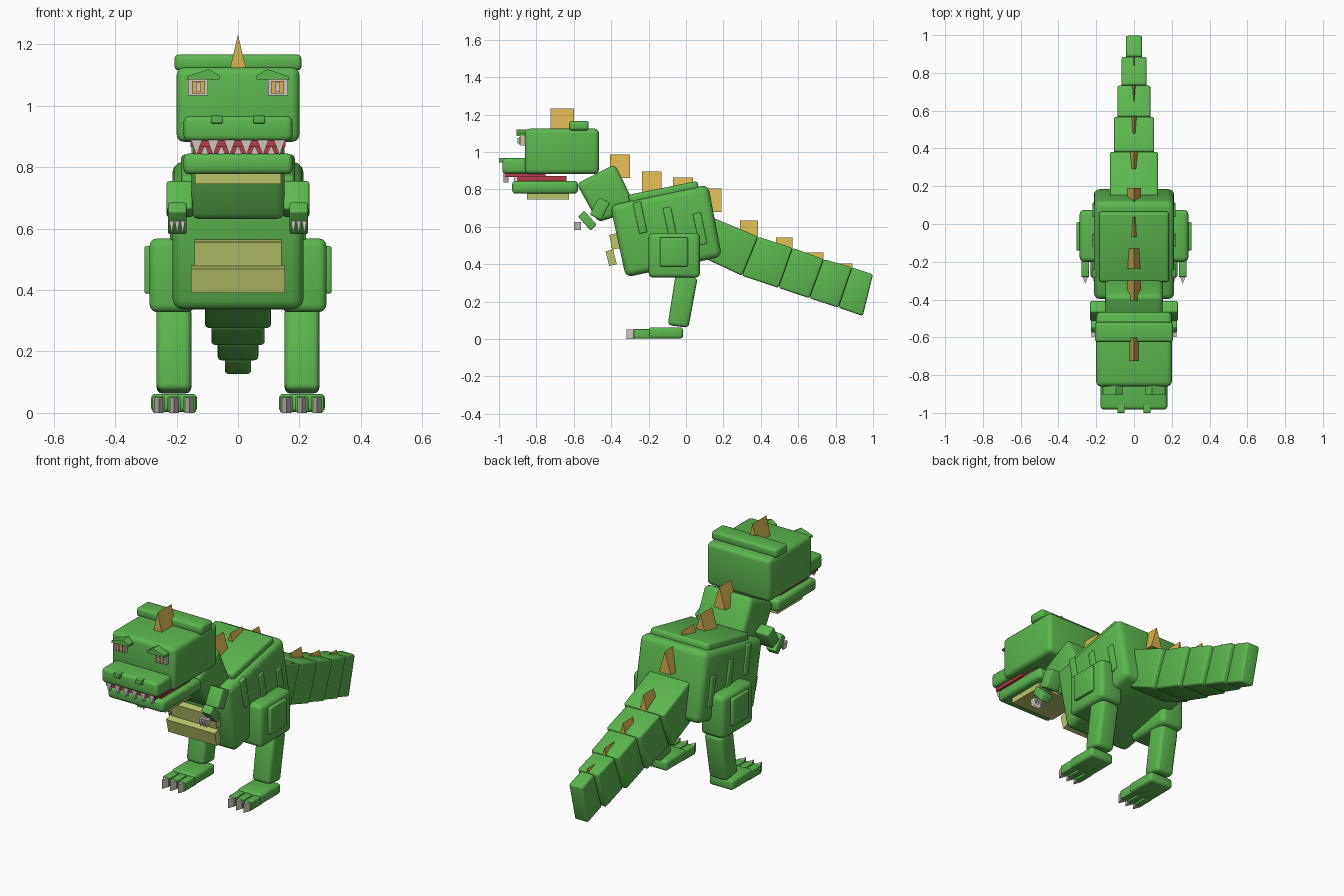
import bpy, bmesh, math


def material(name, rgb):
    m = bpy.data.materials.new(name)
    m.diffuse_color = (*rgb, 1.0)
    return m


GREEN = material("skin_green", (0.107, 0.470, 0.078))
GOLD = material("spike_gold", (0.68, 0.45, 0.08))
BELLY = material("belly_olive", (0.50, 0.56, 0.15))
RED = material("mouth_red", (0.47, 0.045, 0.06))
BONE = material("bone_white", (0.62, 0.56, 0.52))


def prism(name, axis, pts, a, b, mat=GREEN, bevel=0.0, mirror=False):
    """Extrude a 2D outline along an axis from a to b, round its edges, optionally mirror in x."""
    def place(p, d):
        return {'x': (d, p[0], p[1]), 'y': (p[0], d, p[1]), 'z': (p[0], p[1], d)}[axis]
    for side in ((1, -1) if mirror else (1,)):
        bm = bmesh.new()
        rings = []
        for d in (a, b):
            rings.append([bm.verts.new(place(p, d)) for p in pts])
        for v in bm.verts:
            v.co.x *= side
        n = len(pts)
        bm.faces.new(rings[0])
        bm.faces.new(rings[1][::-1])
        for i in range(n):
            j = (i + 1) % n
            bm.faces.new((rings[0][i], rings[0][j], rings[1][j], rings[1][i]))
        bmesh.ops.recalc_face_normals(bm, faces=bm.faces[:])
        if bevel:
            bmesh.ops.bevel(bm, geom=bm.edges[:], offset=bevel, segments=3,
                            profile=0.5, affect='EDGES', clamp_overlap=True)
        for f in bm.faces:
            f.smooth = bevel > 0
        full = name + (("_right" if side > 0 else "_left") if mirror else "")
        me = bpy.data.meshes.new(full)
        bm.to_mesh(me)
        bm.free()
        me.set_sharp_from_angle(angle=math.radians(35))
        me.materials.append(mat)
        bpy.context.collection.objects.link(bpy.data.objects.new(full, me))


def box(name, x0, x1, y0, y1, z0, z1, mat=GREEN, bevel=0.0, mirror=False):
    prism(name, 'x', [(y0, z0), (y1, z0), (y1, z1), (y0, z1)], x0, x1, mat, bevel, mirror)


def tilted(cy, cz, ly, lz, deg):
    """Corners of a rectangle in the y-z plane turned by deg."""
    c, s = math.cos(math.radians(deg)), math.sin(math.radians(deg))
    return [(cy + u * ly / 2 * c - v * lz / 2 * s, cz + u * ly / 2 * s + v * lz / 2 * c)
            for u, v in ((-1, -1), (1, -1), (1, 1), (-1, 1))]


# Torso with back plate and side ribs
prism("torso", 'x', [(-0.322, 0.33), (0.192, 0.44), (0.118, 0.825), (-0.405, 0.715)],
      -0.213, 0.213, bevel=0.035)
prism("back_plate", 'x', [(-0.30, 0.72), (0.07, 0.795), (0.06, 0.845), (-0.31, 0.77)],
      -0.185, 0.185, bevel=0.015)
for i, (y, z) in enumerate([(-0.246, 0.65), (-0.085, 0.62), (0.075, 0.59)]):
    prism(f"rib_{i+1}", 'x', tilted(y, z, 0.043, 0.17, 12), 0.19, 0.221, bevel=0.005, mirror=True)

# Belly plates
prism("belly_plate_upper", 'x', [(-0.395, 0.477), (-0.34, 0.489), (-0.36, 0.568), (-0.41, 0.556)],
      -0.142, 0.142, BELLY)
prism("belly_plate_lower", 'x', [(-0.41, 0.39), (-0.37, 0.40), (-0.39, 0.48), (-0.43, 0.468)],
      -0.153, 0.153, BELLY)

# Neck
prism("neck", 'x', [(-0.47, 0.625), (-0.26, 0.69), (-0.38, 0.935), (-0.585, 0.83)],
      -0.152, 0.152, bevel=0.025)

# Head, crest, snout and jaw
box("head", -0.2, 0.2, -0.86, -0.465, 0.882, 1.125, bevel=0.025)
box("head_ridge", -0.207, 0.207, -0.625, -0.52, 1.115, 1.167, bevel=0.015)
box("snout", -0.177, 0.177, -0.982, -0.70, 0.885, 0.967, bevel=0.018)
box("nostril", 0.05, 0.088, -1.0, -0.96, 0.943, 0.968, bevel=0.003, mirror=True)
box("jaw", -0.178, 0.178, -0.93, -0.577, 0.777, 0.845, bevel=0.02)
box("chin_plate", -0.14, 0.14, -0.85, -0.625, 0.745, 0.785, BELLY)
box("upper_gum", -0.155, 0.155, -0.968, -0.75, 0.866, 0.89, RED)
box("tongue", -0.145, 0.145, -0.90, -0.64, 0.838, 0.872, RED)

# Teeth
for i in range(6):
    x = -0.135 + i * 0.054
    prism(f"upper_tooth_{i+1}", 'y', [(x - 0.018, 0.888), (x + 0.018, 0.888), (x, 0.838)],
          -0.975, -0.95, BONE)
for i in range(5):
    x = -0.108 + i * 0.054
    prism(f"lower_tooth_{i+1}", 'y', [(x - 0.014, 0.84), (x + 0.014, 0.84), (x, 0.874)],
          -0.92, -0.90, BONE)

# Eyes in layers, with brows
box("eye_white", 0.097, 0.163, -0.884, -0.85, 1.034, 1.086, BONE, mirror=True)
box("eye_iris", 0.108, 0.15, -0.893, -0.88, 1.04, 1.081, GOLD, mirror=True)
box("eye_pupil", 0.122, 0.136, -0.902, -0.89, 1.045, 1.076, BONE, mirror=True)
prism("brow", 'y', [(0.168, 1.085), (0.165, 1.096), (0.095, 1.119), (0.06, 1.098), (0.06, 1.086)],
      -0.905, -0.85, mirror=True)

# Thighs, shins, feet and toes
box("thigh", 0.14, 0.288, -0.20, 0.075, 0.328, 0.568, bevel=0.025, mirror=True)
box("thigh_panel", 0.27, 0.305, -0.14, 0.01, 0.388, 0.543, bevel=0.008, mirror=True)
prism("shin", 'x', [(-0.098, 0.075), (0.013, 0.06), (0.062, 0.325), (-0.055, 0.35)],
      0.152, 0.265, bevel=0.02, mirror=True)
box("foot", 0.133, 0.283, -0.20, -0.015, 0.003, 0.062, bevel=0.015, mirror=True)
for i in range(3):
    x = 0.158 + i * 0.05
    box(f"toe_{i+1}", x - 0.021, x + 0.021, -0.28, -0.18, 0.003, 0.053, bevel=0.004, mirror=True)
    prism(f"toe_claw_{i+1}", 'z', [(x - 0.016, -0.275), (x + 0.016, -0.275), (x, -0.317)],
          0.0, 0.05, BONE, mirror=True)

# Small arms
prism("upper_arm", 'x', [(-0.515, 0.665), (-0.455, 0.635), (-0.405, 0.73), (-0.465, 0.757)],
      0.148, 0.232, bevel=0.008, mirror=True)
prism("forearm", 'x', [(-0.577, 0.655), (-0.51, 0.58), (-0.478, 0.612), (-0.545, 0.687)],
      0.168, 0.228, bevel=0.006, mirror=True)
for i in range(3):
    x = 0.18 + i * 0.018
    prism(f"hand_claw_{i+1}", 'y', [(x - 0.008, 0.625), (x + 0.008, 0.625), (x, 0.582)],
          -0.598, -0.562, BONE, mirror=True)

# Tail: each cut is (top y, top z, bottom y, bottom z); segments narrow backwards
cuts = [(0.13, 0.655, 0.05, 0.455), (0.385, 0.547, 0.30, 0.338), (0.57, 0.487, 0.495, 0.273),
        (0.737, 0.427, 0.66, 0.218), (0.888, 0.383, 0.815, 0.168), (1.0, 0.345, 0.945, 0.123)]
widths = [0.128, 0.107, 0.087, 0.066, 0.043]
for i, w in enumerate(widths):
    a, b = cuts[i], cuts[i + 1]
    prism(f"tail_segment_{i+1}", 'x', [a[2:], b[2:], b[:2], a[:2]], -w, w, bevel=0.012)

# Spikes along the spine: front y, back y, tip z, height, half width
spikes = [(-0.725, -0.60, 1.232, 0.115, 0.027), (-0.405, -0.30, 0.987, 0.125, 0.038),
          (-0.235, -0.13, 0.895, 0.125, 0.038), (-0.07, 0.037, 0.863, 0.125, 0.038),
          (0.085, 0.19, 0.805, 0.125, 0.038), (0.29, 0.385, 0.633, 0.1, 0.024),
          (0.48, 0.57, 0.543, 0.1, 0.024), (0.645, 0.735, 0.463, 0.1, 0.024),
          (0.805, 0.89, 0.403, 0.1, 0.024)]
for i, (y0, y1, z, h, w) in enumerate(spikes):
    prism(f"back_spike_{i+1}", 'y', [(-w, z - h), (w, z - h), (0, z)], y0, y1, GOLD)
